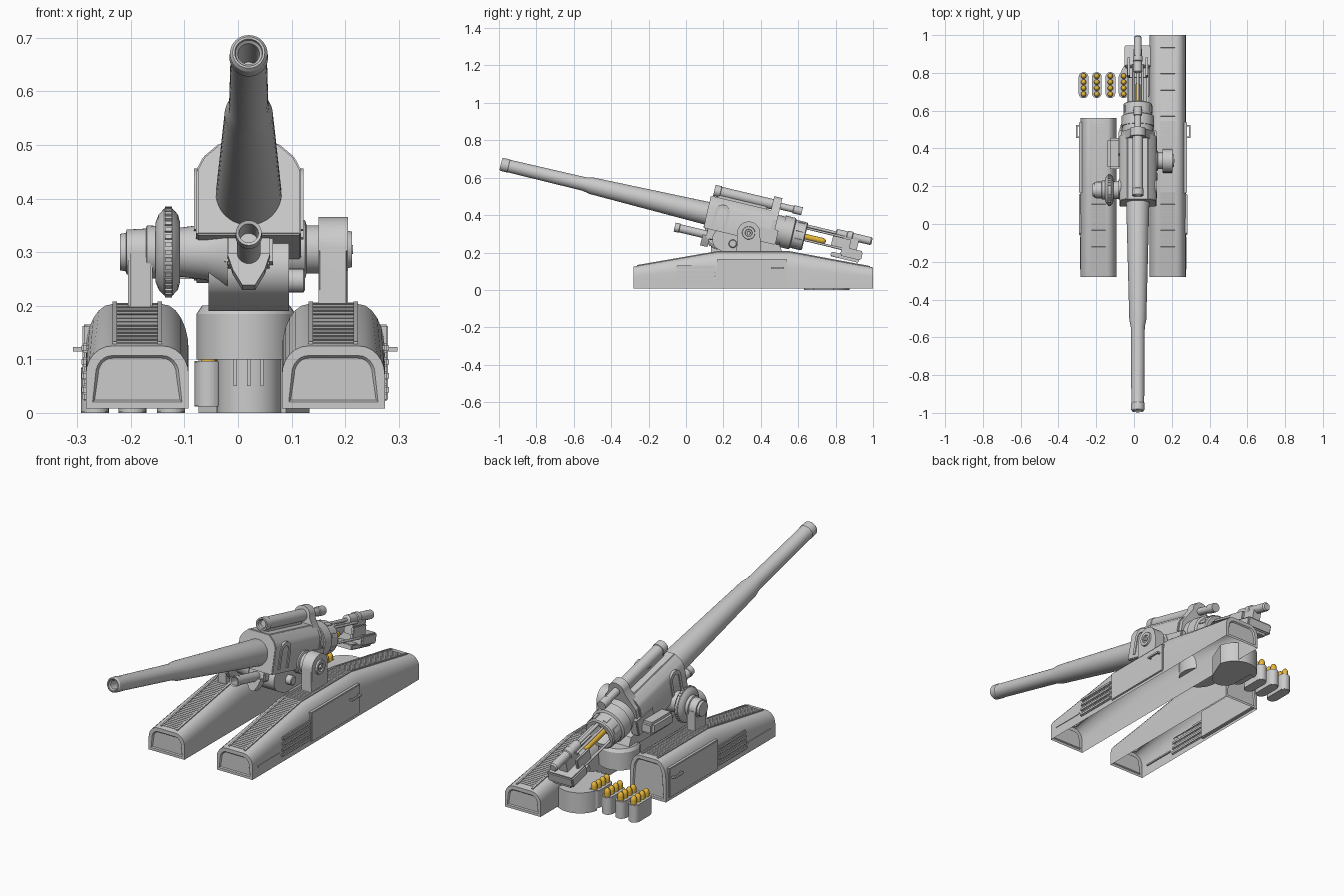
import bpy, bmesh
from math import cos, sin, pi, radians
from mathutils import Matrix, Vector

if "Cube" in bpy.data.objects:
    bpy.data.objects.remove(bpy.data.objects["Cube"])

I4 = Matrix.Identity(4)
# Gun frame: local +y runs backwards along the barrel, tilted 13.3 degrees
GUN = Matrix.Translation((0.02, 0.33, 0.358)) @ Matrix.Rotation(radians(-13.4), 4, 'X')
brass = bpy.data.materials.new("brass")
brass.diffuse_color = (0.8, 0.48, 0.04, 1)
brass.use_nodes = True
brass.node_tree.nodes["Principled BSDF"].inputs["Base Color"].default_value = brass.diffuse_color


def finish(name, bm, matrix=I4, mat=None):
    bm.transform(matrix)
    bmesh.ops.recalc_face_normals(bm, faces=bm.faces)
    for f in bm.faces:
        f.smooth = True
    for e in bm.edges:
        e.smooth = len(e.link_faces) == 2 and e.calc_face_angle(0) < radians(32)
    me = bpy.data.meshes.new(name)
    bm.to_mesh(me)
    bm.free()
    ob = bpy.data.objects.new(name, me)
    bpy.context.collection.objects.link(ob)
    if mat:
        me.materials.append(mat)
    return ob


def loft(bm, rings):
    vs = [[bm.verts.new(p) for p in r] for r in rings]
    n = len(vs[0])
    for a, b in zip(vs, vs[1:]):
        for i in range(n):
            bm.faces.new((a[i], a[(i + 1) % n], b[(i + 1) % n], b[i]))
    return [bm.faces.new(vs[0]), bm.faces.new(vs[-1])]


def lathe(name, prof, origin=(0, 0, 0), axis='Y', matrix=I4, seg=40, mat=None):
    """Profile of (position along axis, radius)."""
    put = {'X': lambda t, a, b: (t, a, b), 'Y': lambda t, a, b: (a, t, b),
           'Z': lambda t, a, b: (a, b, t)}[axis]
    bm = bmesh.new()
    loft(bm, [[Vector(origin) + Vector(put(t, r * cos(2 * pi * i / seg), r * sin(2 * pi * i / seg)))
               for i in range(seg)] for t, r in prof])
    return finish(name, bm, matrix, mat)


def prism(name, pts, axis, a, b, matrix=I4, bevel=0.0):
    """Outline in the plane across the axis, pulled from a to b."""
    put = {'X': lambda t, p, q: (t, p, q), 'Y': lambda t, p, q: (p, t, q),
           'Z': lambda t, p, q: (p, q, t)}[axis]
    bm = bmesh.new()
    loft(bm, [[put(t, p, q) for p, q in pts] for t in (a, b)])
    if bevel:
        bmesh.ops.bevel(bm, geom=bm.edges[:], offset=bevel, segments=2, affect='EDGES')
    return finish(name, bm, matrix)


def box(name, x0, x1, y0, y1, z0, z1, matrix=I4, bevel=0.0):
    x0, x1 = sorted((x0, x1))
    return prism(name, [(y0, z0), (y1, z0), (y1, z1), (y0, z1)], 'X', x0, x1, matrix, bevel)


def arc(cx, cy, r, a0, a1, n=12):
    return [(cx + r * cos(radians(a0 + (a1 - a0) * i / n)),
             cy + r * sin(radians(a0 + (a1 - a0) * i / n))) for i in range(n + 1)]


# ---- Side pods, open underneath ----
def pod_h(y):
    if y < 0.17:
        return 0.125 + (y + 0.28) / 0.45 * 0.078
    return 0.203 if y < 0.55 else 0.203 - (y - 0.55) / 0.45 * 0.083


def pod(tag, cx, s, y_end):
    def section(y):
        h = pod_h(y)
        z0 = h * 0.57
        half = [(0.096, 0.008), (0.096, z0)] + [
            (0.047 + 0.049 * cos(pi / 2 * i / 6), z0 + (h - z0) * sin(pi / 2 * i / 6)) for i in range(1, 7)]
        return [(cx + s * u, y, z) for u, z in half + [(-u, z) for u, z in half[::-1]]]
    bm = bmesh.new()
    caps = loft(bm, [section(y) for y in (-0.28, 0.17, 0.55, y_end)])
    bmesh.ops.recalc_face_normals(bm, faces=bm.faces)
    bm.normal_update()
    for f in caps:
        bmesh.ops.inset_region(bm, faces=[f], thickness=0.018, depth=0.0)
        bmesh.ops.inset_region(bm, faces=[f], thickness=0.005, depth=-0.006)
    bmesh.ops.delete(bm, geom=[f for f in bm.faces if all(v.co.z < 0.01 for v in f.verts)], context='FACES')
    finish(tag + "_pod", bm)
    # fine ribbed walkway on top, with a rail along each side
    bm = bmesh.new()
    y = -0.25
    while y < y_end - 0.03:
        dz = pod_h(y + 0.006) - pod_h(y)
        m = Matrix.Translation((cx, y, pod_h(y))) @ Matrix.Rotation(dz / 0.006, 4, 'X')
        bmesh.ops.create_cube(bm, size=1, matrix=m @ Matrix.Diagonal((0.076, 0.0095, 0.004, 1)))
        y += 0.0125
    finish(tag + "_pod_treads", bm)
    line = [-0.262, 0.17, 0.55, y_end - 0.015]
    for k in (-1, 1):
        pts = [(v, pod_h(v) + 0.005) for v in line] + [(v, pod_h(v) - 0.008) for v in line[::-1]]
        prism(tag + "_pod_rail", pts, 'X', cx + k * 0.042 - 0.004, cx + k * 0.042 + 0.004)
    # side door, louvres, lower strip and handle
    out = cx + s * 0.09
    prism(tag + "_pod_door", [(0.165, 0.022), (0.54, 0.022), (0.54, 0.165), (0.165, 0.165)], 'X',
          *sorted((cx + s * 0.08, cx + s * 0.102)), bevel=0.003)
    for i in range(4):
        box(tag + "_pod_louvre", out, cx + s * 0.104, -0.06 + i * 0.003, 0.16,
            0.034 + i * 0.026, 0.052 + i * 0.026, bevel=0.004)
    box(tag + "_pod_strip", out, cx + s * 0.099, -0.24, -0.07, 0.055, 0.062)
    hx = cx + s * 0.116
    box(tag + "_door_handle", hx - 0.004, hx + 0.004, 0.455, 0.525, 0.115, 0.123)
    for yy in (0.455, 0.517):
        box(tag + "_handle_post", out, hx, yy, yy + 0.008, 0.115, 0.123)


pod("right", 0.178, 1, 1.0)
pod("left", -0.188, -1, 0.56)

# ---- Turntable and saddle under the gun ----
lathe("turntable", [(0.1, 0.08), (0.1, 0.092), (0.185, 0.092), (0.2, 0.082)], (0.015, 0.49, 0), 'Z')
prism("saddle", [(0.22, 0.19), (0.52, 0.19), (0.5, 0.24), (0.2, 0.31)] + arc(0.2, 0.27, 0.06, 120, 250, 8),
      'X', -0.055, 0.095)
lathe("saddle_drum", [(0.09, 0.022), (0.122, 0.022), (0.125, 0.018)], (0, 0.25, 0.247), 'X', seg=24)

# ---- Barrel, housing and breech ----
lathe("barrel", [(-1.2, 0.019), (-1.345, 0.02), (-1.35, 0.025), (-1.357, 0.026), (-1.357, 0.03), (-1.35, 0.035),
                 (-1.315, 0.036), (-1.312, 0.034), (-0.9, 0.037), (-0.86, 0.045), (-0.2, 0.062), (0.2, 0.064)],
      matrix=GUN, seg=48)
shell = [(-0.098, -0.08), (-0.098, 0.045), (-0.085, 0.07), (-0.055, 0.096), (0.055, 0.096), (0.085, 0.07),
         (0.098, 0.045), (0.098, -0.08)]
prism("gun_housing", shell, 'Y', -0.225, 0.13, GUN, 0.003)
lathe("housing_rear_tube", [(0.12, 0.08), (0.2, 0.08)], matrix=GUN)
box("housing_underside", -0.045, 0.045, -0.2, 0.17, -0.13, -0.07, GUN, 0.006)
for s in (-1, 1):
    # arched hatch frame and trim on both housing sides
    a, b = sorted((s * 0.09, s * 0.102))
    outer = [(-0.185, -0.06)] + arc(-0.145, 0.025, 0.04, 180, 0, 10) + [(-0.105, -0.06)]
    inner = [(-0.12, -0.06)] + arc(-0.145, 0.02, 0.025, 0, 180, 10) + [(-0.17, -0.06)]
    prism("housing_hatch_frame", outer + inner, 'X', a, b, GUN)
    box("housing_side_block", s * 0.06, s * 0.102, 0.04, 0.17, -0.08, 0.0, GUN, 0.005)
prism("band_clamp", [(-0.09, -0.04), (-0.09, 0.05), (-0.042, 0.125)] + arc(0, 0.13, 0.042, 165, 15, 10)
      + [(0.042, 0.125), (0.09, 0.05), (0.09, -0.04)], 'Y', 0.105, 0.15, GUN)
lathe("upper_recoil_cylinder", [(-0.19, 0.018), (-0.21, 0.02), (-0.214, 0.024), (-0.214, 0.03), (-0.18, 0.031),
                                (-0.178, 0.028), (0.11, 0.028), (0.115, 0.018), (0.22, 0.018), (0.222, 0.022),
                                (0.268, 0.022)], (0, 0, 0.128), matrix=GUN, seg=32)
box("upper_cylinder_mount", -0.02, 0.02, -0.19, 0.08, 0.08, 0.125, GUN)
lathe("lower_recoil_tube", [(-0.3, 0.017), (-0.372, 0.018), (-0.375, 0.024), (-0.35, 0.025), (-0.347, 0.022),
                            (0.0, 0.022)], (0, 0, -0.112), matrix=GUN, seg=32)
prism("lower_tube_bracket", [(-0.04, -0.115), (-0.03, -0.145), (-0.012, -0.175), (0.012, -0.175), (0.03, -0.145),
                             (0.04, -0.115)], 'Y', -0.22, -0.18, GUN)
lathe("breech_ring", [(0.19, 0.06), (0.19, 0.086), (0.245, 0.086), (0.25, 0.076), (0.31, 0.076), (0.315, 0.07),
                      (0.315, 0.05), (0.25, 0.045)], matrix=GUN)
for i in range(8):
    m = GUN @ Matrix.Rotation(pi / 4 * (i + 0.5), 4, 'Y')
    box("breech_lug", -0.01, 0.01, 0.262, 0.3, 0.07, 0.079, m)

# ---- Loading tray behind the breech ----
for x in (-0.052, -0.024, 0.024, 0.052):
    lathe("loader_rod", [(0.28, 0.006), (0.52, 0.006)], (x, 0, 0.045 if abs(x) < 0.03 else -0.018),
          matrix=GUN, seg=12)
lathe("ram_rod", [(0.3, 0.008), (0.5, 0.008)], (0, 0, 0.058), matrix=GUN, seg=16)
lathe("ram_cylinder", [(0.47, 0.014), (0.475, 0.022), (0.53, 0.022), (0.533, 0.026), (0.56, 0.026), (0.563, 0.021),
                       (0.662, 0.021), (0.669, 0.016)], (0, 0, 0.058), matrix=GUN, seg=28)
box("loader_block", -0.07, 0.068, 0.52, 0.635, -0.055, -0.005, GUN, 0.006)
box("loader_plate", -0.05, 0.05, 0.47, 0.625, -0.07, -0.045, GUN, 0.004)
box("ram_mount", -0.022, 0.022, 0.5, 0.6, -0.01, 0.05, GUN)
for s in (-1, 1):
    box("loader_arm", s * 0.04, s * 0.054, 0.46, 0.56, -0.025, 0.04, GUN, 0.003)


def shell_profile(t0, length, r):
    return [(t0, r)] + [(t0 + length - r * 1.5 * (1 - sin(a * pi / 10)), r * cos(a * pi / 10) + 0.0005)
                        for a in range(6)]


lathe("loaded_shell", shell_profile(0.28, 0.15, 0.015), matrix=GUN, seg=20, mat=brass)

# ---- Right trunnion and bracket ----
c = (0, 0.335, 0.305)
lathe("right_trunnion", [(0.09, 0.055), (0.125, 0.055), (0.128, 0.045), (0.205, 0.045), (0.205, 0.035),
                         (0.213, 0.033), (0.213, 0.02), (0.207, 0.018), (0.207, 0.01), (0.215, 0.008)], c, 'X')
prism("right_trunnion_bracket", [(0.27, 0.195), (0.4, 0.195)] + arc(0.335, 0.305, 0.061, 0, 180, 20),
      'X', 0.15, 0.205, bevel=0.003)

# ---- Left trunnion with the elevating wheel ----
c = (0, 0.18, 0.3)
lathe("left_trunnion", [(-0.02, 0.07), (-0.06, 0.052), (-0.105, 0.046), (-0.17, 0.05), (-0.172, 0.044),
                        (-0.208, 0.042), (-0.209, 0.036), (-0.22, 0.034)], c, 'X')
lathe("elevating_wheel", [(-0.108, 0.055), (-0.112, 0.07), (-0.122, 0.081), (-0.138, 0.081), (-0.148, 0.07),
                          (-0.154, 0.055)], c, 'X', seg=48)
bm = bmesh.new()
for i in range(36):
    m = Matrix.Translation(c) @ Matrix.Rotation(2 * pi * i / 36, 4, 'X') @ Matrix.Translation((-0.13, 0, 0.081))
    bmesh.ops.create_cube(bm, size=1, matrix=m @ Matrix.Diagonal((0.013, 0.008, 0.008, 1)))
finish("elevating_wheel_teeth", bm)
box("left_trunnion_post", -0.205, -0.16, 0.135, 0.225, 0.19, 0.3, bevel=0.003)
box("left_gearbox", -0.14, -0.07, 0.29, 0.455, 0.25, 0.31, bevel=0.012)

# ---- Ammunition drum at the rear, with its lower column ----
drum = arc(0.03, 0.77, 0.105, 10, 170, 24) + [(-0.04, 0.8), (-0.04, 0.68), (0.09, 0.68)]
prism("ammo_drum", drum, 'Z', 0.0, 0.1)
lathe("drum_column", [(0.0, 0.06), (0.1, 0.06)], (0.021, 0.69, 0), 'Z')
for x in (-0.005, 0.02, 0.045):
    box("column_rib", x - 0.003, x + 0.003, 0.62, 0.65, 0.05, 0.1)

# ---- Shell racks ----
for k, x in enumerate((-0.267, -0.197, -0.125, -0.055)):
    z = 0.012 if k == 3 else 0.0
    outline = arc(x, 0.778, 0.026, 0, 180) + arc(x, 0.692, 0.026, 180, 360)
    prism("shell_rack", outline, 'Z', z, z + 0.085, bevel=0.002)
    for i in range(4):
        lathe("rack_shell", shell_profile(z + 0.002, 0.12, 0.014), (x, 0.687 + i * 0.032, 0), 'Z', seg=20, mat=brass)
